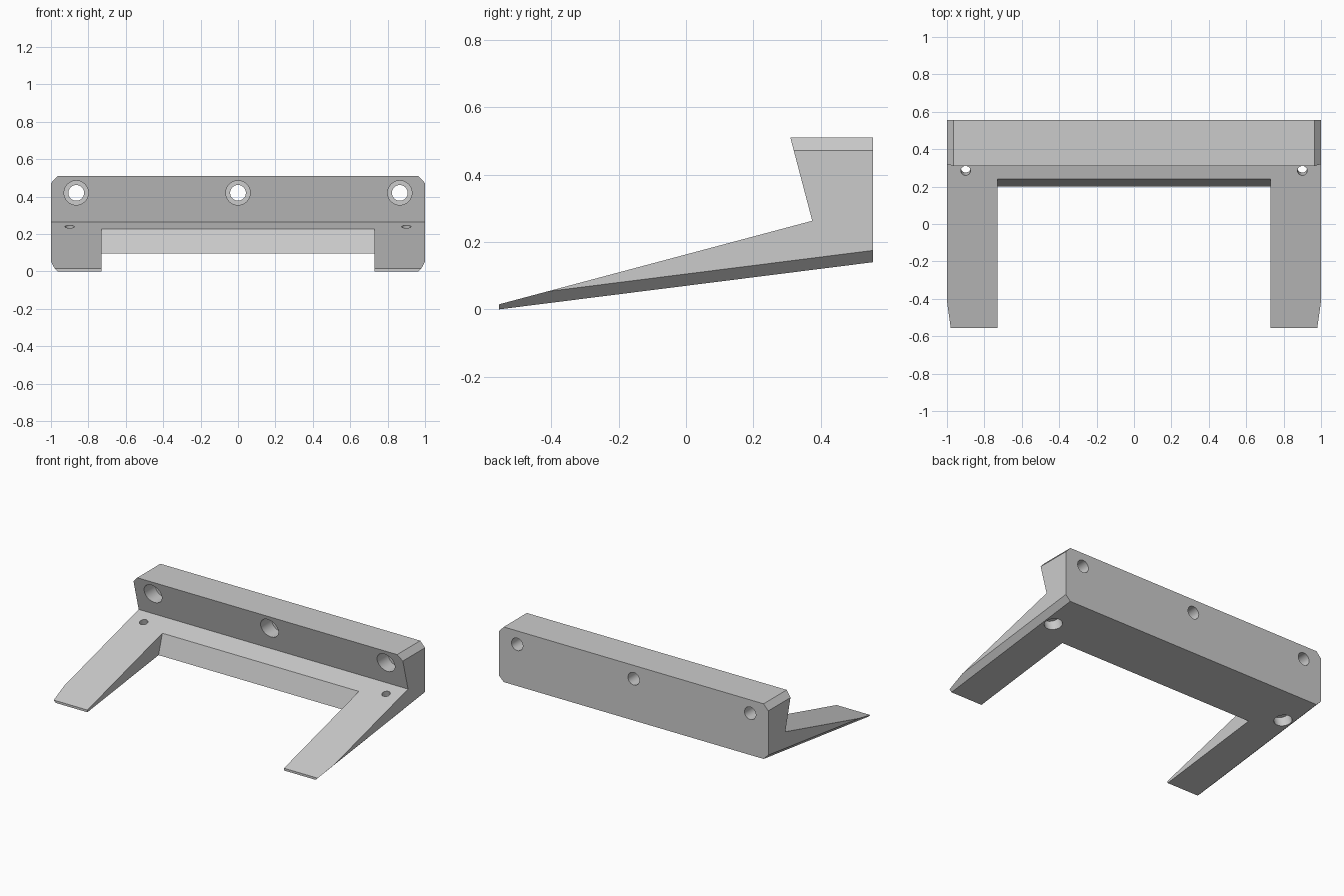
import bpy, bmesh
from mathutils import Vector

cube = bpy.data.objects.get("Cube")
if cube:
    bpy.data.objects.remove(cube, do_unlink=True)

grey = bpy.data.materials.new("plain_grey")
grey.use_nodes = True
grey.diffuse_color = (0.6, 0.6, 0.6, 1)
bsdf = next(n for n in grey.node_tree.nodes if n.type == 'BSDF_PRINCIPLED')
bsdf.inputs["Base Color"].default_value = grey.diffuse_color


def to_object(bm, name):
    bmesh.ops.recalc_face_normals(bm, faces=bm.faces)
    mesh = bpy.data.meshes.new(name)
    bm.to_mesh(mesh)
    bm.free()
    mesh.materials.append(grey)
    obj = bpy.data.objects.new(name, mesh)
    bpy.context.collection.objects.link(obj)
    return obj


def extrude_profile(profile, half_width):
    """Solid from a (y, z) outline, extruded along x."""
    bm = bmesh.new()
    face = bm.faces.new([bm.verts.new((-half_width, y, z)) for y, z in profile])
    out = bmesh.ops.extrude_face_region(bm, geom=[face])
    moved = [v for v in out["geom"] if isinstance(v, bmesh.types.BMVert)]
    bmesh.ops.translate(bm, verts=moved, vec=(2 * half_width, 0, 0))
    bmesh.ops.recalc_face_normals(bm, faces=bm.faces)
    return bm


def slice_off(bm, point, normal):
    """Cut away everything beyond a plane and cap the cut."""
    out = bmesh.ops.bisect_plane(bm, geom=bm.verts[:] + bm.edges[:] + bm.faces[:],
                                 plane_co=point, plane_no=normal, clear_outer=True)
    edges = [e for e in out["geom_cut"] if isinstance(e, bmesh.types.BMEdge)]
    bmesh.ops.contextual_create(bm, geom=edges)


def rod(start, end, radius):
    """Cylinder cutter between two points."""
    start, end = Vector(start), Vector(end)
    axis = end - start
    bm = bmesh.new()
    bmesh.ops.create_cone(bm, cap_ends=True, segments=48, radius1=radius,
                          radius2=radius, depth=axis.length)
    bm.transform(axis.to_track_quat('Z', 'Y').to_matrix().to_4x4())
    bmesh.ops.translate(bm, verts=bm.verts, vec=(start + end) / 2)
    return bm


def carve(target, cutter_bm):
    cutter = to_object(cutter_bm, "cutter")
    cutter.hide_render = True
    mod = target.modifiers.new("carve", 'BOOLEAN')
    mod.operation = 'DIFFERENCE'
    mod.solver = 'EXACT'
    mod.object = cutter
    bpy.context.view_layer.objects.active = target
    bpy.ops.object.modifier_apply(modifier=mod.name)
    bpy.data.objects.remove(cutter, do_unlink=True)


# Wedge body with an upright back wall
body = extrude_profile([(-0.555, 0), (-0.555, 0.015), (0.375, 0.263),
                        (0.31, 0.51), (0.555, 0.51), (0.555, 0.14)], 1.0)

# Chamfers along the top ends and the sloping bottom edges
slope = Vector((0, 1.11, 0.14))
for side in (-1, 1):
    slice_off(body, (side * 0.965, 0, 0.51), (side, 0, 0.92))
    normal = slope.cross(Vector((side * 0.035, 0, 0.035)))
    if normal.z > 0:
        normal.negate()
    slice_off(body, (side * 0.965, 0.555, 0.14), normal)
bracket = to_object(body, "wedge_bracket")

# Open slot between the two legs
carve(bracket, extrude_profile([(-0.7, -0.05), (0.156, -0.05),
                                (0.25, 0.26), (-0.7, 0.26)], 0.73))

# Counterbored screw holes through the back wall
for x in (-0.865, 0, 0.865):
    carve(bracket, rod((x, 0.2, 0.42), (x, 0.7, 0.42), 0.042))
    carve(bracket, rod((x, 0.28, 0.42), (x, 0.45, 0.42), 0.065))

# Tilted screw holes through the legs, widened from below
down = Vector((0, 0.258, -0.966))
for x in (-0.9, 0.9):
    top = Vector((x, 0.285, 0.239))
    carve(bracket, rod(top - down * 0.03, top + down * 0.3, 0.026))
    carve(bracket, rod(top + down * 0.06, top + down * 0.3, 0.055))

bpy.ops.object.select_all(action='DESELECT')
bracket.select_set(True)
bpy.context.view_layer.objects.active = bracket
bpy.ops.object.shade_smooth_by_angle()
